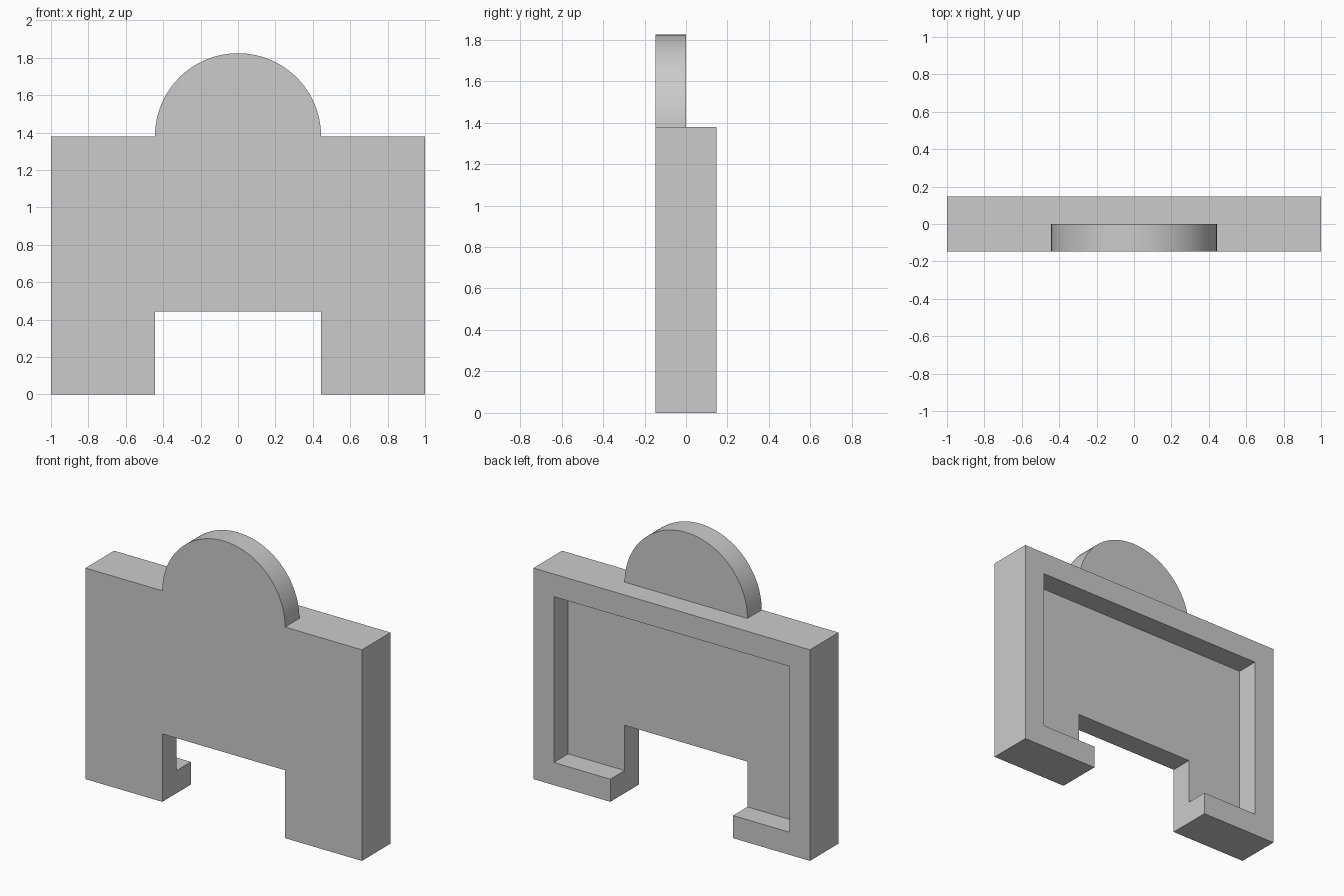
import bpy
import bmesh
import math

if "Cube" in bpy.data.objects:
    bpy.data.objects.remove(bpy.data.objects["Cube"], do_unlink=True)

HALF_DEPTH = 0.148     # also the wall thickness
WALL = 0.148
SHOULDER = 1.38        # height of the flat top
RADIUS = 0.444         # arch radius and notch half width
SEGMENTS = 48

grey = bpy.data.materials.new("plain_grey")
grey.use_nodes = True
colour = (0.6, 0.6, 0.6, 1)
grey.diffuse_color = colour
grey.node_tree.nodes["Principled BSDF"].inputs["Base Color"].default_value = colour


def extrude_profile(name, points, y0, y1):
    """Solid made by extruding an (x, z) outline from y0 to y1."""
    bm = bmesh.new()
    face = bm.faces.new([bm.verts.new((x, y0, z)) for x, z in points])
    result = bmesh.ops.extrude_face_region(bm, geom=[face])
    moved = [v for v in result["geom"] if isinstance(v, bmesh.types.BMVert)]
    bmesh.ops.translate(bm, verts=moved, vec=(0, y1 - y0, 0))
    bmesh.ops.recalc_face_normals(bm, faces=bm.faces)
    mesh = bpy.data.meshes.new(name)
    bm.to_mesh(mesh)
    bm.free()
    mesh.materials.append(grey)
    obj = bpy.data.objects.new(name, mesh)
    bpy.context.collection.objects.link(obj)
    return obj


def box_outline(half_width, z0, z1):
    return [(-half_width, z0), (half_width, z0), (half_width, z1), (-half_width, z1)]


def cut(target, cutter):
    cutter.hide_render = True
    mod = target.modifiers.new("cut", "BOOLEAN")
    mod.operation = "DIFFERENCE"
    mod.solver = "EXACT"
    mod.object = cutter
    bpy.context.view_layer.objects.active = target
    bpy.ops.object.modifier_apply(modifier=mod.name)
    bpy.data.objects.remove(cutter, do_unlink=True)


# Outline: two feet around a notch, shoulders and a half-round top
right_side = [(RADIUS, RADIUS), (RADIUS, 0), (1, 0), (1, SHOULDER)]
arch = [(RADIUS * math.cos(math.pi * i / SEGMENTS),
         SHOULDER + RADIUS * math.sin(math.pi * i / SEGMENTS))
        for i in range(SEGMENTS + 1)]
left_side = [(-x, z) for x, z in reversed(right_side)]
panel = extrude_profile("arched_panel", right_side + arch + left_side,
                        -HALF_DEPTH, HALF_DEPTH)

# The half-round top is only as thick as the front plate
cut(panel, extrude_profile("arch_cutter", box_outline(1.2, SHOULDER, 2), 0, 0.4))

# Recess in the back, leaving a rim that opens into the notch
cut(panel, extrude_profile("recess_cutter",
                           box_outline(1 - WALL, WALL, SHOULDER - WALL), 0, 0.4))

# Smooth the arch, keep the corners sharp
bpy.ops.object.select_all(action="DESELECT")
panel.select_set(True)
bpy.context.view_layer.objects.active = panel
bpy.ops.object.shade_smooth_by_angle(angle=math.radians(30))
